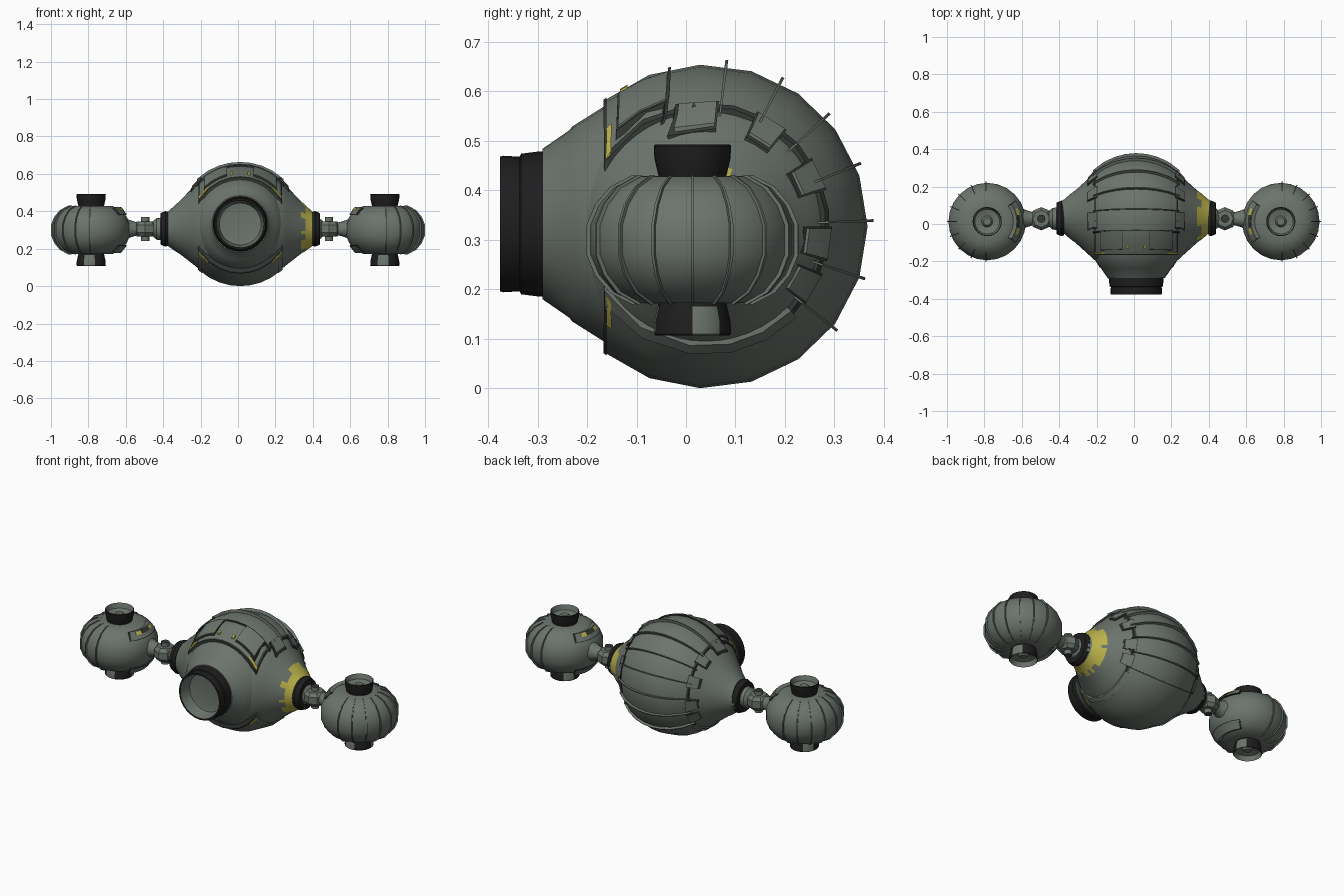
import bpy, bmesh, random
from math import sin, cos, acos, atan2, copysign, hypot, radians, pi, sqrt
from mathutils import Vector

random.seed(4)
if "Cube" in bpy.data.objects:
    bpy.data.objects.remove(bpy.data.objects["Cube"])


def material(name, rgb):
    m = bpy.data.materials.new(name)
    m.use_nodes = True
    col = (*rgb, 1)
    m.diffuse_color = col
    bsdf = m.node_tree.nodes["Principled BSDF"]
    bsdf.inputs["Base Color"].default_value = col
    bsdf.inputs["Roughness"].default_value = 0.7
    return m


MATS = [material("hull grey", (0.15, 0.175, 0.152)),
        material("soot black", (0.013, 0.013, 0.014)),
        material("trim dark grey", (0.035, 0.04, 0.036)),
        material("warning yellow", (0.5, 0.45, 0.07))]
GREY, BLACK, TRIM, YELLOW = range(4)
AXES = {"X": lambda a, u, v: Vector((a, u, v)),
        "Y": lambda a, u, v: Vector((u, a, v)),
        "Z": lambda a, u, v: Vector((u, v, a))}


def sweep(name, prof, axis, centre, mat=GREY, start=0, end=360, segs=24,
          closed=False, rule=None, edit=None):
    """Turn a profile of (along axis, radius) points about an axis."""
    full = end - start >= 360
    bm = bmesh.new()
    rings = []
    for i in range(segs if full else segs + 1):
        t = radians(start + (end - start) * i / segs)
        rings.append([bm.verts.new(AXES[axis](a, r * cos(t), r * sin(t))) for a, r in prof])
    n = len(prof)
    for i in range(segs):
        p, q = rings[i], rings[(i + 1) % len(rings)]
        for j in range(n if closed else n - 1):
            k = (j + 1) % n
            f = bm.faces.new((p[j], p[k], q[k], q[j]))
            f.material_index = rule(i, j) if rule else mat
    if closed and not full:
        for ring in (rings[0], rings[-1]):
            bm.faces.new(ring).material_index = mat
    for v in bm.verts:
        if edit:
            edit(v.co)
        v.co += Vector(centre)
    bmesh.ops.remove_doubles(bm, verts=bm.verts, dist=1e-5)
    bmesh.ops.recalc_face_normals(bm, faces=bm.faces)
    me = bpy.data.meshes.new(name)
    bm.to_mesh(me)
    bm.free()
    for m in MATS:
        me.materials.append(m)
    ob = bpy.data.objects.new(name, me)
    bpy.context.collection.objects.link(ob)
    bpy.ops.object.select_all(action="DESELECT")
    ob.select_set(True)
    bpy.context.view_layer.objects.active = ob
    bpy.ops.object.shade_smooth_by_angle(angle=radians(35))


HUB = (0.012, 0.04, 0.327)
R = 0.327
CUT = 0.205                      # the shell ends this far in front of the hub
LIMIT = acos(-CUT / R)


def arc(x0, x1, r, n=8):
    xs = [x0 + (x1 - x0) * i / n for i in range(n + 1)]
    return [(x, sqrt(r * r - x * x)) for x in xs]


def flatten_front(co):
    """Slide the front of the shell along its arcs to end on a flat cut."""
    a, r = atan2(co.z, co.y), hypot(co.y, co.z)
    if abs(a) > pi / 2:
        reach = acos(max(-1, -CUT / r)) - pi / 2
        a = copysign(pi / 2 + (abs(a) - pi / 2) * reach / (LIMIT - pi / 2), a)
        co.y, co.z = r * cos(a), r * sin(a)


def patch(name, x0, x1, a0, a1, low, high, mat=GREY, segs=None, n=8):
    """Curved plate lying on the ball of the main body."""
    section = arc(x0, x1, R + high, n) + arc(x0, x1, R + low, n)[::-1]
    sweep(name, section, "X", HUB, mat, a0, a1, segs or max(1, round((a1 - a0) / 18)),
          closed=True, edit=flatten_front)


# Main body: ball with a cone to each side, sagging a little at the tips
half = [(0.41, 0), (0.41, 0.08), (0.39, 0.088), (0.35, 0.122), (0.325, 0.14),
        (0.25, 0.208), (0.215, 0.24), (0.15, 0.272), (0.08, 0.3)]
core = half + [(0, 0.31)] + [(-x, r) for x, r in half[::-1]]


def sag(co):
    co.z -= max(0, abs(co.x) - 0.22) * 0.13


sweep("main_body", core, "X", HUB, segs=48, edit=sag,
      rule=lambda i, j: YELLOW if j == 2 or (j == 3 and random.random() < 0.6) else GREY)

# Armour shell over the top, back and bottom, with rims and corner marks
END = LIMIT * 180 / pi
patch("armour_shell", -0.22, 0.22, -END, END, -0.03, 0, segs=14)
for d, label in ((1, "top"), (-1, "bottom")):
    a0, a1 = sorted((d * (END - 1), d * (END + 0.3)))
    patch("shell_front_edge_" + label, -0.222, 0.222, a0, a1, -0.03, 0.002, TRIM)
for s, side in ((1, "left"), (-1, "right")):
    patch("shell_rim_top_" + side, s * 0.214, s * 0.223, -45, END, -0.03, 0.003, TRIM, 10, 1)
    patch("shell_rim_bottom_" + side, s * 0.205, s * 0.225, -END, -45, -0.03, 0.004, GREY, 5, 1)
    for a in (92, 58, 25, -8, -30):
        patch("rim_box_frame_" + side, s * 0.208, s * 0.262, a - 8, a + 8, -0.04, 0.002, TRIM, 1, 2)
        patch("rim_box_" + side, s * 0.213, s * 0.257, a - 7, a + 7, -0.04, 0.005, GREY, 1, 2)
    patch("hatch_border_" + side, s * 0.07, s * 0.195, 103, 123, -0.01, 0.002, TRIM, 2)
    patch("hatch_" + side, s * 0.074, s * 0.191, 103.7, 122.3, -0.01, 0.004, GREY, 2)
    patch("shell_mark_" + side, s * 0.04, s * 0.054, 119, 122, -0.01, 0.003, YELLOW, 1, 1)
    for d in (1, -1):
        a0, a1 = sorted((d * (END - 3.5), d * (END - 1)))
        patch("corner_mark_" + side, s * 0.17, s * 0.2215, a0, a1, -0.02, 0.003, YELLOW, 1, 3)

# Fins running across the shell
for i in range(8):
    a = 103 - 20.2 * i
    patch("shell_fin", -0.23, 0.23, a - 0.5, a + 0.5, -0.02, 0.003 if i == 0 else 0.012,
          TRIM if i == 0 else GREY, 1)

# Front cone and its open nozzle
FRONT = (0.012, 0, 0.332)
sweep("front_cone", [(-0.08, 0.26), (-0.165, 0.238), (-0.23, 0.197), (-0.235, 0.19),
                     (-0.29, 0.152), (-0.29, 0.1)], "Y", FRONT, segs=32)
sweep("front_nozzle", [(-0.28, 0), (-0.28, 0.147), (-0.295, 0.147), (-0.333, 0.142),
                       (-0.336, 0.136), (-0.37, 0.138), (-0.376, 0.136), (-0.376, 0.127),
                       (-0.34, 0.12), (-0.31, 0.112), (-0.305, 0.09), (-0.31, 0)],
      "Y", FRONT, segs=28, rule=lambda i, j: GREY if j > 6 else BLACK)

POD_HALF = [(0.128, 0.07), (0.128, 0.115), (0.105, 0.16), (0.07, 0.19), (0.03, 0.207)]
POD = POD_HALF + [(-a, r) for a, r in POD_HALF[::-1]]
for s, side in ((1, "left"), (-1, "right")):
    # Arm: collar, tube, hinge
    sweep("arm_collar_" + side, [(s * x, r) for x, r in (
        (0.385, 0), (0.385, 0.09), (0.4, 0.095), (0.425, 0.085), (0.428, 0))],
        "X", (HUB[0], 0.03, 0.306), BLACK, segs=20)
    sweep("arm_tube_" + side, [(s * x, r) for x, r in (
        (0.41, 0), (0.41, 0.06), (0.435, 0.058), (0.455, 0.04), (0.54, 0.035),
        (0.57, 0.044), (0.61, 0.06), (0.62, 0))], "X", (0, 0.028, 0.306), segs=16)
    hinge = (s * 0.491 - 0.005, 0.028, 0.306)
    sweep("hinge_hub_" + side, [(-0.04, 0), (-0.04, 0.045), (-0.02, 0.062), (0.02, 0.062),
                                (0.04, 0.045), (0.04, 0)], "Z", hinge, segs=8)
    sweep("hinge_pin_" + side, [(-0.064, 0), (-0.064, 0.022), (0.064, 0.022), (0.064, 0)],
          "Z", hinge, segs=12, rule=lambda i, j: GREY if j == 1 else TRIM)

    # Engine pod with fins on its outer half
    pod = (s * 0.785, 0.013, 0.3)
    out = 0 if s > 0 else 180
    sweep("pod_" + side, [(0.128, 0)] + POD + [(-0.128, 0)], "Z", pod, segs=24)
    fin = [(a * 1.02, r + 0.007) for a, r in POD[1:-1]] + [(a, r - 0.02) for a, r in POD[-2:0:-1]]
    for i in range(9):
        a = out + (i - 4) * 22
        sweep("pod_fin_" + side, fin, "Z", pod, GREY, a - 0.8, a + 0.8, 1, closed=True)

    # Raised plates on the inner half, above and below
    for d, label in ((1, "top"), (-1, "bottom")):
        for name, grow, lift, wide, mat in (("border", 0.004, 0.008, 37, TRIM),
                                            ("plate", 0, 0.011, 35.5, GREY)):
            plate = [(d * (0.085 - grow), 0.16), (d * (0.085 - grow), 0.178 + lift + grow),
                     (d * (0.112 + lift), 0.148 + lift - grow), (d * (0.1 + lift), 0.13)]
            sweep("pod_%s_%s_%s" % (name, label, side), plate, "Z", pod, mat,
                  out + 180 - wide, out + 180 + wide, 6, closed=True)

        # Thruster cups, patchy soot on the lower one
        cup = [(0.12, 0.066), (0.135, 0.07), (0.165, 0.077), (0.19, 0.078), (0.193, 0.075),
               (0.165, 0.066), (0.155, 0.03), (0.17, 0.02), (0.17, 0)]
        soot = lambda i, j, d=d: GREY if j > 3 or (d < 0 and j > 0 and i % 8 < 3) else BLACK
        sweep("thruster_%s_%s" % (label, side), [(d * a, r) for a, r in cup], "Z", pod,
              segs=24, rule=soot)

    # Painted strip on the upper plate: dark middle, yellow ends
    for a, wide, mat, name in ((0, 12, TRIM, "strip"), (-18, 6, YELLOW, "mark"),
                               (18, 6, YELLOW, "mark")):
        paint = [(0.104, 0.165), (0.104, 0.177), (0.12, 0.163), (0.118, 0.155)]
        sweep("pod_%s_%s" % (name, side), paint, "Z", pod, mat,
              out + 180 + a - wide, out + 180 + a + wide, 2, closed=True)
